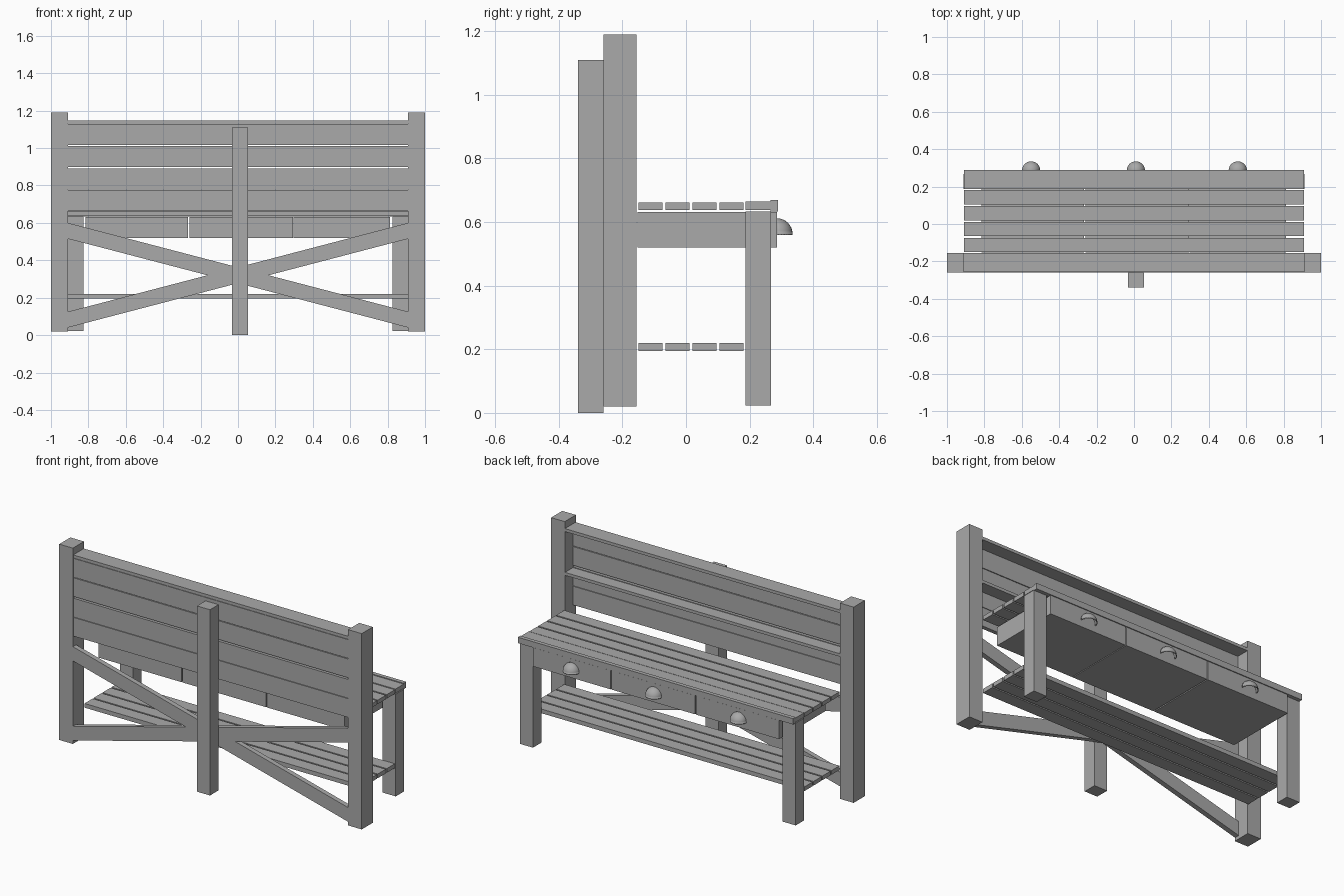
import bpy, bmesh
from mathutils import Vector

cube = bpy.data.objects.get("Cube")
if cube:
    bpy.data.objects.remove(cube, do_unlink=True)

grey = bpy.data.materials.new("plain_grey")
grey.use_nodes = True
COLOUR = (0.4, 0.4, 0.4, 1)
grey.diffuse_color = COLOUR
grey.node_tree.nodes["Principled BSDF"].inputs["Base Color"].default_value = COLOUR


def finish(name, bm):
    bmesh.ops.recalc_face_normals(bm, faces=bm.faces)
    mesh = bpy.data.meshes.new(name)
    bm.to_mesh(mesh)
    bm.free()
    mesh.materials.append(grey)
    ob = bpy.data.objects.new(name, mesh)
    bpy.context.collection.objects.link(ob)
    return ob


def box(name, x, y, z):
    """Box from (low, high) ranges on each axis."""
    bm = bmesh.new()
    bmesh.ops.create_cube(bm, size=1)
    for v in bm.verts:
        v.co = Vector([(r[0] + r[1]) / 2 + c * (r[1] - r[0])
                       for c, r in zip(v.co, (x, y, z))])
    return finish(name, bm)


def brace(name, side):
    """Diagonal board with upright cut ends, high on the given side."""
    bm = bmesh.new()
    outline = [(-0.91, 0.04), (0.91, 0.515), (0.91, 0.6), (-0.91, 0.125)]
    face = bm.faces.new([bm.verts.new((side * x, -0.258, z)) for x, z in outline])
    new = bmesh.ops.extrude_face_region(bm, geom=[face])["geom"]
    bmesh.ops.translate(bm, vec=(0, 0.03, 0),
                        verts=[g for g in new if isinstance(g, bmesh.types.BMVert)])
    return finish(name, bm)


def cup_pull(name, x):
    """Hollow quarter-sphere drawer pull, open underneath."""
    bm = bmesh.new()
    bmesh.ops.create_uvsphere(bm, u_segments=32, v_segments=16, radius=0.049)
    for axis in ((0, -1, 0), (0, 0, -1)):
        bmesh.ops.bisect_plane(bm, geom=bm.verts[:] + bm.edges[:] + bm.faces[:],
                               plane_co=(0, 0, 0), plane_no=axis, clear_outer=True)
    ob = finish(name, bm)
    ob.location = (x, 0.286, 0.563)
    shell = ob.modifiers.new("shell", "SOLIDIFY")
    shell.thickness = 0.004
    for p in ob.data.polygons:
        p.use_smooth = True
    return ob


WIDE = (-0.91, 0.91)

# Posts and legs
for label, s in (("left", 1), ("right", -1)):
    box(label + "_back_post", sorted((s * 0.91, s * 1.0)), (-0.26, -0.155), (0.02, 1.19))
    box(label + "_front_leg", sorted((s * 0.825, s * 0.912)), (0.187, 0.267), (0.023, 0.634))
box("centre_post", (-0.033, 0.053), (-0.34, -0.26), (0, 1.11))

# Seat and lower shelf slats
for i in range(4):
    y = -0.15 + i * 0.085
    box(f"seat_slat_{i + 1}", WIDE, (y, y + 0.076), (0.638, 0.662))
    box(f"shelf_slat_{i + 1}", WIDE, (y, y + 0.076), (0.195, 0.22))
box("front_seat_slat", WIDE, (0.187, 0.266), (0.638, 0.664))
box("seat_lip", WIDE, (0.265, 0.289), (0.634, 0.669))

# Drawers with cup pulls
drawers = ((-0.815, -0.267), (-0.26, 0.293), (0.298, 0.812))
for i, (span, x) in enumerate(zip(drawers, (-0.55, 0.01, 0.555))):
    box(f"drawer_{i + 1}", span, (-0.152, 0.286), (0.52, 0.632))
    cup_pull(f"drawer_pull_{i + 1}", x)

# Backrest planks, middle ledge and top cap
for i, z in enumerate((0.663, 0.778, 0.9, 1.016)):
    box(f"back_plank_{i + 1}", WIDE, (-0.256, -0.232), (z, z + 0.112))
box("back_ledge", WIDE, (-0.232, -0.157), (0.868, 0.886))
box("back_cap", WIDE, (-0.256, -0.156), (1.13, 1.148))

# Crossed braces below the backrest
brace("brace_high_left", 1)
brace("brace_high_right", -1)
